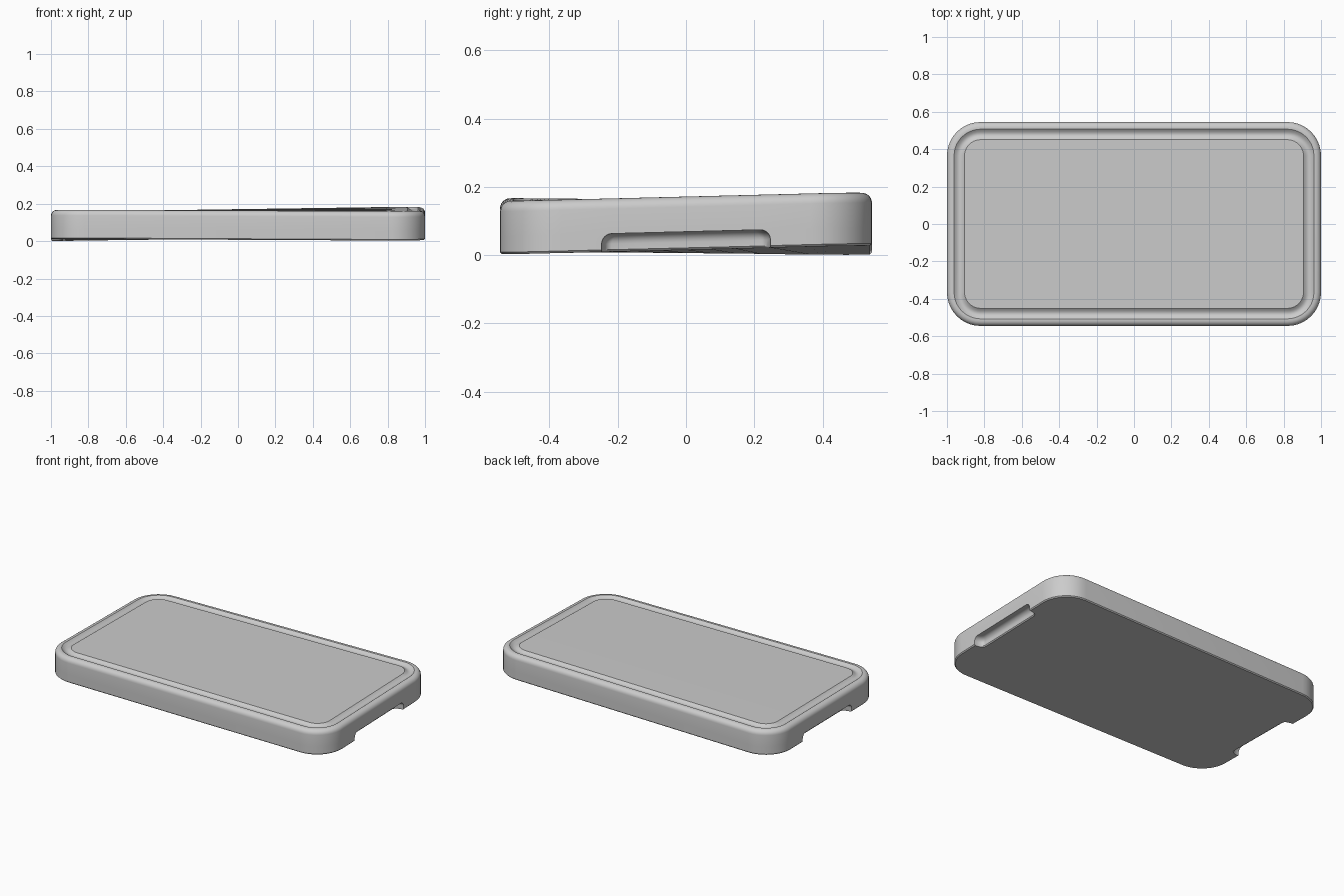
import bpy
import bmesh
from math import sin, cos, pi

cube = bpy.data.objects.get("Cube")
if cube:
    bpy.data.objects.remove(cube, do_unlink=True)

HALF_X, HALF_Y, THICK, CORNER = 1.0, 0.545, 0.156, 0.18
GRIP_HALF, GRIP_DEPTH, GRIP_TOP, GRIP_ROUND = 0.2475, 0.055, 0.053, 0.03
RIM = 0.03
GROOVE_OUT, GROOVE_IN, GROOVE_DEPTH = 0.038, 0.094, 0.014

grey = bpy.data.materials.new("plain grey")
grey.use_nodes = True
colour = (0.6, 0.6, 0.6, 1)
grey.diffuse_color = colour
grey.node_tree.nodes["Principled BSDF"].inputs["Base Color"].default_value = colour


def steps(count):
    return [i / count for i in range(count + 1)]


def half_outline(inset, grip_depth, grip_half):
    """Points up the +x end, from the front edge to the back edge."""
    r = CORNER - inset
    corner = [(HALF_X - CORNER + r * cos(t * pi / 2),
               HALF_Y - CORNER + r * sin(t * pi / 2)) for t in steps(10)]
    side = HALF_X - inset
    grip_end = [(side - grip_depth * sin(t * pi / 2),
                 grip_half - GRIP_ROUND * (1 - cos(t * pi / 2))) for t in steps(6)]
    inner = grip_half - GRIP_ROUND
    middle = [(side - grip_depth, inner * k / 3) for k in (-2, -1, 0, 1, 2)]
    front = [(x, -y) for x, y in corner[::-1] + grip_end]
    return front + middle + grip_end[::-1] + corner


def add_ring(bm, inset, z, grip_depth=0.0, grip_half=GRIP_HALF - GRIP_ROUND):
    half = half_outline(inset, grip_depth, grip_half)
    points = half + [(-x, y) for x, y in half[::-1]]
    return [bm.verts.new((x, y, z)) for x, y in points]


def add_cap(bm, ring):
    """Strips across the board between mirrored points."""
    for i in range(len(ring) // 2 - 1):
        bm.faces.new((ring[i], ring[i + 1], ring[-2 - i], ring[-1 - i]))


bm = bmesh.new()

# Lower wall with a coved finger grip under each short end
rings = [add_ring(bm, 0.006, 0, GRIP_DEPTH, GRIP_HALF),
         add_ring(bm, 0, 0.006, GRIP_DEPTH, GRIP_HALF)]
for t in steps(6):
    shrink = GRIP_ROUND * (1 - cos(t * pi / 2))
    z = GRIP_TOP - GRIP_ROUND * (1 - sin(t * pi / 2))
    rings.append(add_ring(bm, 0, z, GRIP_DEPTH - shrink, GRIP_HALF - shrink))
rings.append(add_ring(bm, 0, GRIP_TOP))

# Rounded rim
for t in steps(6):
    rings.append(add_ring(bm, RIM * (1 - cos(t * pi / 2)),
                          THICK - RIM * (1 - sin(t * pi / 2))))

# Juice groove around the flat middle
for t in steps(8):
    rings.append(add_ring(bm, GROOVE_OUT + (GROOVE_IN - GROOVE_OUT) * t,
                          THICK - GROOVE_DEPTH * sin(pi * t)))

# Skin the rings and close both sides
for a, b in zip(rings, rings[1:]):
    for i in range(len(a)):
        bm.faces.new((a[i - 1], a[i], b[i], b[i - 1]))
add_cap(bm, rings[0])
add_cap(bm, rings[-1])
bmesh.ops.remove_doubles(bm, verts=bm.verts[:], dist=0.00001)
bmesh.ops.recalc_face_normals(bm, faces=bm.faces[:])

# Gentle warp, given as the lift of each corner
FRONT_RIGHT, FRONT_LEFT, BACK_RIGHT, BACK_LEFT = 0.012, 0.002, 0.0, 0.03
for v in bm.verts:
    u = (v.co.x / HALF_X + 1) / 2
    w = (v.co.y / HALF_Y + 1) / 2
    front = FRONT_RIGHT * (1 - u) + FRONT_LEFT * u
    back = BACK_RIGHT * (1 - u) + BACK_LEFT * u
    v.co.z += front * (1 - w) + back * w

mesh = bpy.data.meshes.new("cutting_board")
bm.to_mesh(mesh)
bm.free()
mesh.materials.append(grey)
board = bpy.data.objects.new("cutting_board", mesh)
bpy.context.scene.collection.objects.link(board)

bpy.ops.object.select_all(action='DESELECT')
board.select_set(True)
bpy.context.view_layer.objects.active = board
bpy.ops.object.shade_smooth_by_angle(angle=0.5)
